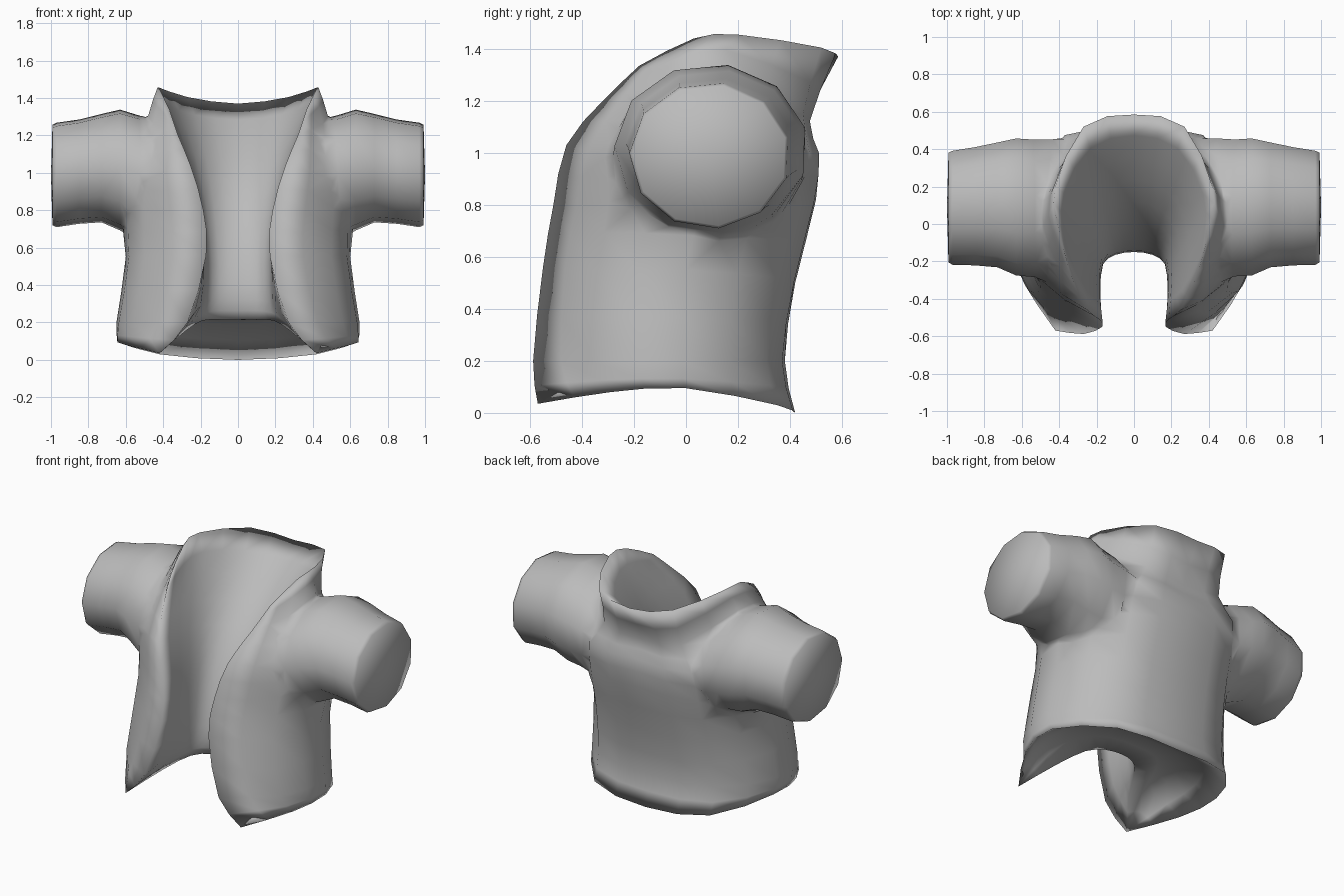
import bpy, bmesh, math
from mathutils import Vector

if "Cube" in bpy.data.objects:
    bpy.data.objects.remove(bpy.data.objects["Cube"])

cloth = bpy.data.materials.new("grey_cloth")
cloth.diffuse_color = (0.5, 0.5, 0.5, 1)
cloth.use_nodes = True
cloth.node_tree.nodes["Principled BSDF"].inputs["Base Color"].default_value = cloth.diffuse_color


def smooth_curve(pts, n):
    """Catmull-Rom points through pts, n steps per span."""
    p = [2 * pts[0] - pts[1]] + pts + [2 * pts[-1] - pts[-2]]
    out = []
    for i in range(1, len(p) - 2):
        a, b, c, d = p[i - 1:i + 3]
        for k in range(n):
            t = k / n
            out.append(0.5 * (2 * b + (c - a) * t + (2 * a - 5 * b + 4 * c - d) * t * t
                              + (3 * b - a - 3 * c + d) * t ** 3))
    return out + [pts[-1].copy()]


def full_row(half):
    """Half row (centre to front edge) mirrored to a full one."""
    half = [Vector(p) for p in half]
    return [Vector((-p.x, p.y, p.z)) for p in half[:0:-1]] + half


def grid(bm, rows, n=2):
    cols = [smooth_curve(list(c), n) for c in zip(*rows)]
    fine = [smooth_curve(list(r), n) for r in zip(*cols)]
    vs = [[bm.verts.new(p) for p in r] for r in fine]
    for r0, r1 in zip(vs, vs[1:]):
        for j in range(len(r0) - 1):
            bm.faces.new((r0[j], r0[j + 1], r1[j + 1], r1[j]))


def make(name, bm):
    bmesh.ops.remove_doubles(bm, verts=bm.verts, dist=0.0005)
    bmesh.ops.recalc_face_normals(bm, faces=bm.faces)
    me = bpy.data.meshes.new(name)
    bm.to_mesh(me)
    bm.free()
    me.materials.append(cloth)
    ob = bpy.data.objects.new(name, me)
    bpy.context.collection.objects.link(ob)
    return ob


# Outer cloth, hem to collar: back centre, back side, side, front side, front edge
outer = [
    [(0, .42, 0), (.42, .35, .03), (.64, .0, .095), (.6, -.29, .08), (.42, -.57, .035)],
    [(0, .38, .2), (.42, .31, .2), (.65, -.02, .2), (.56, -.36, .2), (.27, -.588, .2)],
    [(0, .42, .5), (.4, .36, .52), (.6, 0, .55), (.5, -.36, .55), (.17, -.55, .56)],
    [(0, .5, .82), (.39, .43, .8), (.63, .06, .8), (.51, -.31, .8), (.185, -.51, .8)],
    [(0, .5, 1), (.37, .475, 1), (.6, .1, 1.05), (.5, -.27, 1), (.25, -.46, 1.03)],
    [(0, .46, 1.12), (.28, .45, 1.15), (.48, .12, 1.32), (.45, -.13, 1.26), (.32, -.32, 1.2)],
    [(0, .585, 1.37), (.27, .52, 1.405), (.42, .2, 1.455), (.415, .03, 1.44), (.365, -.18, 1.335)],
]
# Inner lining: a trough from collar down to the hem opening
inner = [
    [(0, -.12, .215), (.1, -.14, .215), (.19, -.22, .21), (.28, -.38, .155), None],
    [(0, -.15, .32), (.1, -.165, .32), (.17, -.22, .31), (.2, -.36, .29), None],
    [(0, -.12, .5), (.1, -.135, .5), (.165, -.2, .52), (.18, -.36, .54), None],
    [(0, -.03, .73), (.12, -.06, .74), (.185, -.14, .76), (.2, -.31, .79), None],
    [(0, .12, .96), (.15, .07, .97), (.235, -.06, .99), (.255, -.25, 1.02), None],
    [(0, .36, 1.19), (.2, .29, 1.21), (.32, .11, 1.25), (.34, -.1, 1.24), None],
    outer[-1],
]
inner = [r[:4] + [o[4]] for r, o in zip(inner, outer)]
bm = bmesh.new()
outer_rows = [full_row(r) for r in outer]
inner_rows = [full_row(r) for r in inner]
grid(bm, outer_rows)
grid(bm, inner_rows)

# Hollow underside between hem and lining
mid = [(a + b) / 2 + Vector((0, 0, .08 if 0 < i < 8 else 0))
       for i, (a, b) in enumerate(zip(outer_rows[0], inner_rows[0]))]
grid(bm, [outer_rows[0], mid, inner_rows[0]])
jacket = make("jacket_body", bm)

# Sleeves: x, front y, back y, bottom z, top z
rings = [(.36, -.23, .46, .76, 1.2), (.46, -.29, .485, .69, 1.28), (.54, -.29, .475, .67, 1.325),
         (.63, -.268, .462, .695, 1.338), (.73, -.225, .44, .738, 1.315),
         (.85, -.215, .415, .73, 1.285), (.97, -.212, .395, .712, 1.268),
         (.992, -.2, .385, .722, 1.258)]
sleeves = []
for side, label in ((1, "right"), (-1, "left")):
    bm = bmesh.new()
    loops = []
    for x, y0, y1, z0, z1 in rings:
        cy, cz, ry, rz = (y0 + y1) / 2, (z0 + z1) / 2, (y1 - y0) / 2, (z1 - z0) / 2
        angles = [math.radians(80) + 2 * math.pi * k / 11 for k in range(11)]
        loops.append([bm.verts.new((side * x, cy + ry * 1.02 * math.cos(a),
                                    cz + rz * 1.015 * math.sin(a))) for a in angles])
    for a, b in zip(loops, loops[1:]):
        for k in range(11):
            bm.faces.new((a[k], a[(k + 1) % 11], b[(k + 1) % 11], b[k]))
    bm.faces.new(loops[0])
    # slightly domed cuff
    tip = bm.verts.new((side, .09, .99))
    for k in range(11):
        bm.faces.new((loops[-1][k], loops[-1][(k + 1) % 11], tip))
    sleeves.append(make(label + "_sleeve", bm))

# Fuse sleeves into the body
bpy.context.view_layer.objects.active = jacket
jacket.select_set(True)
for s in sleeves:
    m = jacket.modifiers.new("fuse", 'BOOLEAN')
    m.operation, m.solver, m.object = 'UNION', 'EXACT', s
    bpy.ops.object.modifier_apply(modifier=m.name)
    bpy.data.objects.remove(s)

# Soften the armhole joins
bm = bmesh.new()
bm.from_mesh(jacket.data)
bmesh.ops.remove_doubles(bm, verts=bm.verts, dist=0.012)
bmesh.ops.triangulate(bm, faces=[f for f in bm.faces if len(f.verts) > 4])
join = [v for v in bm.verts if .43 < abs(v.co.x) < .61 and .62 < v.co.z < 1.34]
for i in range(2):
    bmesh.ops.smooth_vert(bm, verts=join, factor=.3,
                          use_axis_x=True, use_axis_y=True, use_axis_z=True)
bm.to_mesh(jacket.data)
bm.free()
bpy.ops.object.shade_smooth()
